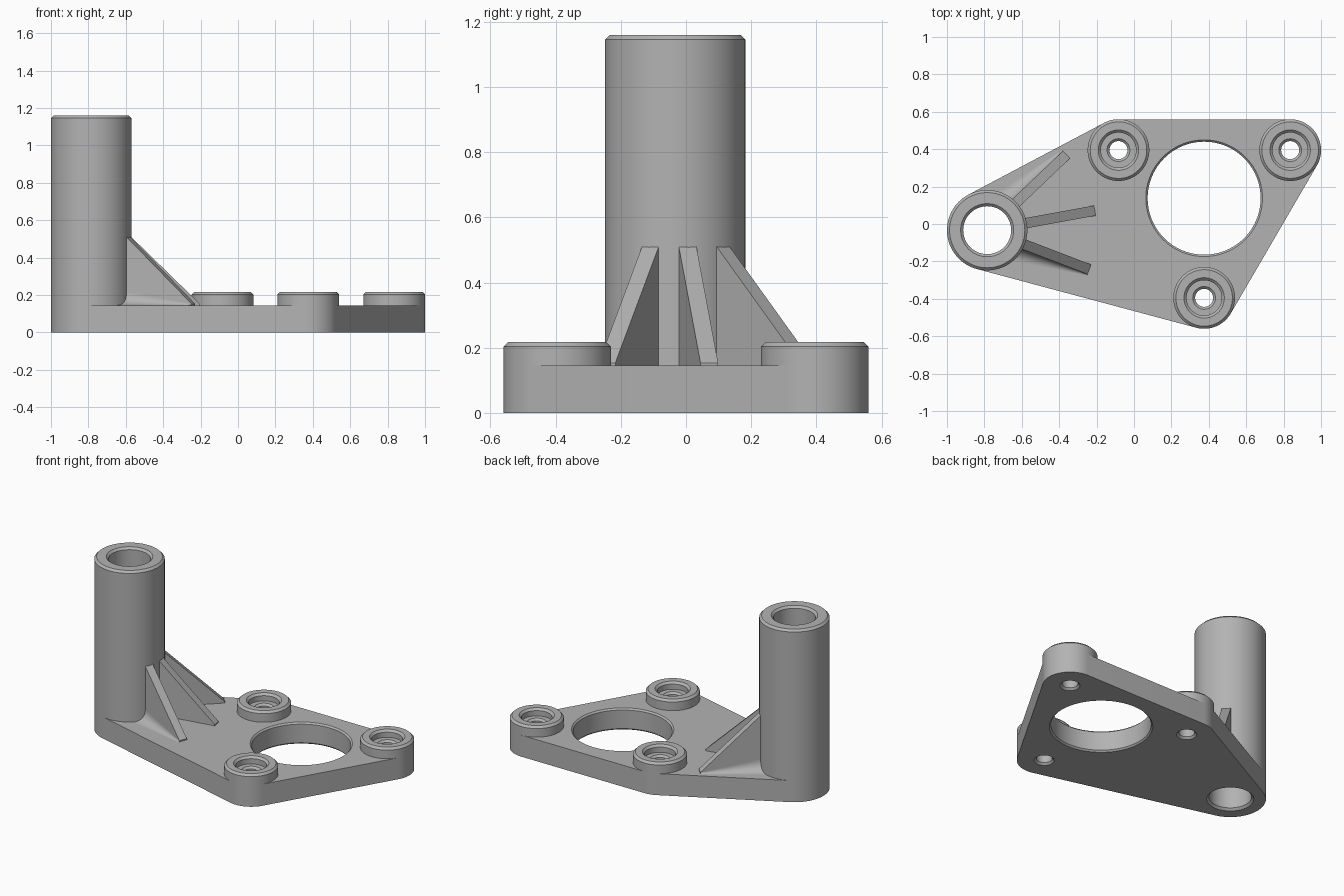
import bpy, bmesh
from math import sin, cos, pi, radians
from mathutils import Matrix, Vector

if "Cube" in bpy.data.objects:
    bpy.data.objects.remove(bpy.data.objects["Cube"])

metal = bpy.data.materials.new("grey metal")
metal.use_nodes = True
GREY = (0.45, 0.45, 0.45, 1)
metal.diffuse_color = GREY
metal.node_tree.nodes["Principled BSDF"].inputs["Base Color"].default_value = GREY

SEGMENTS = 96
PLATE = 0.145
COLUMN_TOP, COLUMN_R, BORE_R = 1.16, 0.215, 0.128
BOSS_TOP, BOSS_R, HOLE_R = 0.217, 0.165, 0.048
COLUMN = Vector((-0.785, -0.033, 0))
BOSSES = {"back_right_boss": (-0.083, 0.395), "back_left_boss": (0.835, 0.395),
          "front_boss": (0.375, -0.395)}
WINDOW, WINDOW_R = (0.375, 0.138), 0.302


def finish(name, bm, smooth=True):
    bmesh.ops.recalc_face_normals(bm, faces=bm.faces)
    mesh = bpy.data.meshes.new(name)
    bm.to_mesh(mesh)
    bm.free()
    mesh.materials.append(metal)
    obj = bpy.data.objects.new(name, mesh)
    bpy.context.collection.objects.link(obj)
    if smooth:
        bpy.ops.object.select_all(action="DESELECT")
        obj.select_set(True)
        bpy.context.view_layer.objects.active = obj
        bpy.ops.object.shade_smooth_by_angle(angle=radians(25))
    return obj


def ring(bm, centre, radius, z):
    return [bm.verts.new((centre[0] + radius * cos(2 * pi * i / SEGMENTS),
                          centre[1] + radius * sin(2 * pi * i / SEGMENTS), z))
            for i in range(SEGMENTS)]


def lathe(bm, centre, profile, capped=False):
    """Stack rings of (radius, z); close into a tube or cap both ends."""
    rings = [ring(bm, centre, r, z) for r, z in profile]
    pairs = list(zip(rings, rings[1:]))
    if capped:
        bm.faces.new(rings[0])
        bm.faces.new(rings[-1])
    else:
        pairs.append((rings[-1], rings[0]))
    for a, b in pairs:
        for i in range(SEGMENTS):
            j = (i + 1) % SEGMENTS
            bm.faces.new((a[i], a[j], b[j], b[i]))


# Base plate: the outline wrapped around the column and the bosses
bm = bmesh.new()
rounds = [(COLUMN, COLUMN_R)] + [(c, BOSS_R) for c in BOSSES.values()]
points = [v for c, r in rounds for v in ring(bm, c, r, 0)]
hull = bmesh.ops.convex_hull(bm, input=points)
bmesh.ops.delete(bm, geom=[v for v in bm.verts if not v.link_edges], context="VERTS")
bmesh.ops.dissolve_limit(bm, angle_limit=0.001, verts=bm.verts[:], edges=bm.edges[:])
outline = sorted((v.co.copy() for v in bm.verts),
                 key=lambda p: Vector((1, 0)).angle_signed((p - Vector((0.1, 0, 0))).xy))
bm.free()
bm = bmesh.new()
base = bm.faces.new([bm.verts.new(p) for p in outline])
top = bmesh.ops.extrude_face_region(bm, geom=[base], use_keep_orig=True)["geom"]
bmesh.ops.translate(bm, vec=(0, 0, PLATE),
                    verts=[g for g in top if isinstance(g, bmesh.types.BMVert)])
plate = finish("base_plate", bm, smooth=False)

# Cutter for all plate holes, flared into chamfers at the faces
bm = bmesh.new()
for centre, r, flare, flare_top in [(WINDOW, WINDOW_R, 0.01, 0.01), (COLUMN, BORE_R, 0.014, 0)] + [
        (c, HOLE_R, 0.013, 0) for c in BOSSES.values()]:
    lathe(bm, centre, [(r + flare + 0.01, -0.01), (r, flare), (r, PLATE - flare),
                       (r + (flare_top + 0.01 if flare_top else 0), PLATE + 0.01)], capped=True)
cutter = finish("hole_cutter", bm, smooth=False)
cutter.hide_render = True
cut = plate.modifiers.new("holes", "BOOLEAN")
cut.operation, cut.solver, cut.object = "DIFFERENCE", "EXACT", cutter
bpy.context.view_layer.objects.active = plate
bpy.ops.object.modifier_apply(modifier=cut.name)
bpy.data.objects.remove(cutter)
bpy.ops.object.select_all(action="DESELECT")
plate.select_set(True)
bpy.ops.object.shade_smooth_by_angle(angle=radians(25))

# Hollow column
bm = bmesh.new()
lathe(bm, COLUMN, [(COLUMN_R, PLATE), (COLUMN_R, COLUMN_TOP - 0.014), (COLUMN_R - 0.014, COLUMN_TOP),
                   (BORE_R + 0.014, COLUMN_TOP), (BORE_R, COLUMN_TOP - 0.014), (BORE_R, PLATE)])
finish("column", bm)

# Counterbored bosses
for name, centre in BOSSES.items():
    bm = bmesh.new()
    floor = 0.168
    lathe(bm, centre, [(BOSS_R, PLATE), (BOSS_R, BOSS_TOP - 0.014), (BOSS_R - 0.014, BOSS_TOP),
                       (0.108, BOSS_TOP), (0.094, BOSS_TOP - 0.014), (0.094, floor),
                       (HOLE_R + 0.013, floor), (HOLE_R, floor - 0.013), (HOLE_R, PLATE)])
    finish(name, bm)


# Ribs radiating from the column, outer ones blended into the plate
RIB_END, HALF = 0.585, 0.0275


def loft(bm, a, b):
    n = len(a)
    a, b = [bm.verts.new(p) for p in a], [bm.verts.new(p) for p in b]
    bm.faces.new(a)
    bm.faces.new(b)
    for i in range(n):
        j = (i + 1) % n
        bm.faces.new((a[i], a[j], b[j], b[i]))


def blend_section(x, side, r, steps=10):
    low = PLATE - 0.002
    y0 = HALF - 0.002
    arc = [(HALF + r - r * sin(t), PLATE + r - r * cos(t))
           for t in (pi / 2 * i / steps for i in range(steps + 1))]
    outline = [(y0, low), (HALF + r, low)] + arc + [(y0, PLATE + r)]
    return [(x, side * y, z) for y, z in outline]


for name, angle, side in (("back_rib", 43.6, 1), ("middle_rib", 10.3, 0), ("front_rib", -21, -1)):
    place = Matrix.Translation(COLUMN) @ Matrix.Rotation(radians(angle), 4, "Z")
    side_profile = [(0.18, PLATE - 0.01), (RIB_END, PLATE - 0.01), (RIB_END, PLATE + 0.008),
                    (0.213, 0.51), (0.18, 0.51)]
    bm = bmesh.new()
    loft(bm, [(x, -HALF, z) for x, z in side_profile], [(x, HALF, z) for x, z in side_profile])
    bm.transform(place)
    finish(name, bm, smooth=False)
    if side:
        bm = bmesh.new()
        loft(bm, blend_section(0.185, side, 0.075), blend_section(RIB_END, side, 0.008))
        bm.transform(place)
        finish(name + "_blend", bm)
